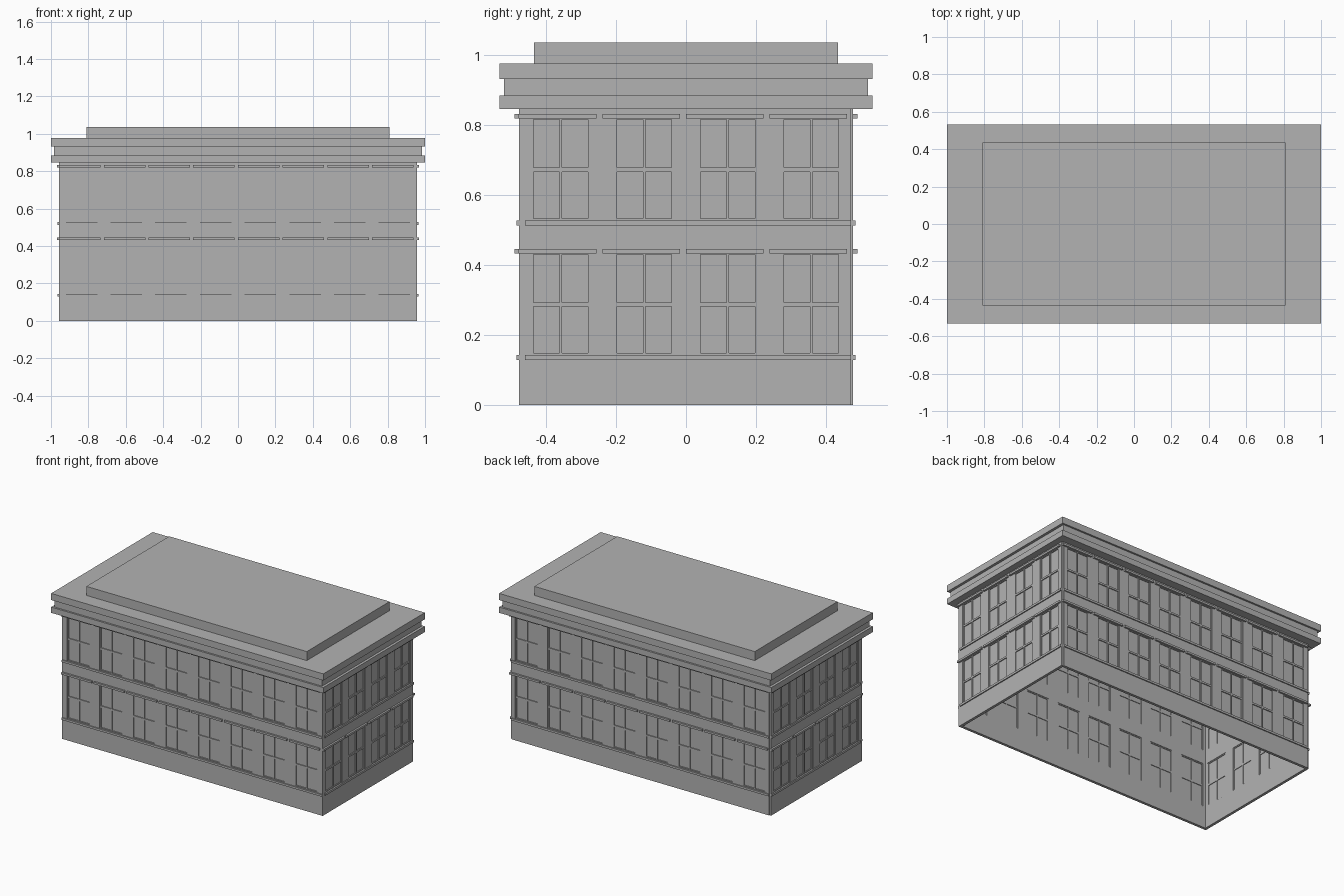
import bpy
import bmesh
from math import pi
from mathutils import Matrix, Vector

cube = bpy.data.objects.get("Cube")
if cube:
    bpy.data.objects.remove(cube, do_unlink=True)

GREY = (0.45, 0.45, 0.45, 1.0)
stone = bpy.data.materials.new("grey_stone")
stone.use_nodes = True
stone.diffuse_color = GREY
stone.node_tree.nodes["Principled BSDF"].inputs["Base Color"].default_value = GREY

HX, HY = 0.957, 0.478      # outer half sizes of the walls
THICK = 0.018              # wall thickness
BAY = 0.239                # width of one window bay
OPEN_W = 0.168             # width of a window opening
WALL_TOP = 0.85
FLOORS = [(0.143, 0.436), (0.527, 0.822)]   # bottom and top of the openings


def add_box(bm, x, y, z):
    """Box from (min, max) pairs."""
    size = Vector((x[1] - x[0], y[1] - y[0], z[1] - z[0]))
    mid = Vector((sum(x) / 2, sum(y) / 2, sum(z) / 2))
    bmesh.ops.create_cube(bm, size=1, matrix=Matrix.Translation(mid) @ Matrix.Diagonal(size).to_4x4())


def finish(bm, name, turn=Matrix.Identity(4)):
    mesh = bpy.data.meshes.new(name)
    bmesh.ops.transform(bm, matrix=turn, verts=bm.verts)
    bm.to_mesh(mesh)
    bm.free()
    mesh.materials.append(stone)
    obj = bpy.data.objects.new(name, mesh)
    bpy.context.collection.objects.link(obj)
    return obj


def build_side(name, bays, ends, dist, angle):
    """One facade, drawn facing -y at the given distance and then turned."""
    turn = Matrix.Rotation(angle, 4, "Z")
    face = -dist
    depth = (face, face + THICK)
    centres = [(i - (bays - 1) / 2) * BAY for i in range(bays)]

    # wall: full-length bands with piers between the openings
    wall = bmesh.new()
    (low0, low1), (up0, up1) = FLOORS
    for z in ((0, low0), (low1, up0), (up1, WALL_TOP)):
        add_box(wall, ends, depth, z)
    edges = [ends[0]]
    for c in centres:
        edges += [c - OPEN_W / 2, c + OPEN_W / 2]
    edges.append(ends[1])
    for x in zip(edges[::2], edges[1::2]):
        for z in FLOORS:
            add_box(wall, x, depth, z)
    finish(wall, name + "_wall", turn)

    # windows: thin frame, crossing bars and recessed panes
    frames, panes, sills, heads = (bmesh.new() for _ in range(4))
    rim, bar = 0.006, 0.004
    frame_y = (face + 0.003, face + 0.015)
    pane_y = (face + 0.009, face + 0.011)
    for bottom, top in FLOORS:
        cross = (bottom + top) / 2 - 0.002
        for c in centres:
            left, right = c - OPEN_W / 2, c + OPEN_W / 2
            for x in ((left, left + rim), (c - bar, c + bar), (right - rim, right)):
                add_box(frames, x, frame_y, (bottom, top))
            for z in ((bottom, bottom + rim), (cross - rim, cross + rim), (top - rim, top)):
                add_box(frames, (left, right), frame_y, z)
            add_box(panes, (left, right), pane_y, (bottom, top))
            # lintel over each window
            mid = c - 0.009
            add_box(heads, (mid - 0.111, mid + 0.111), (face - 0.012, face + 0.002),
                    (top - 0.003, top + 0.01))
        # continuous sill course
        add_box(sills, ends, (face - 0.007, face + 0.002), (bottom - 0.014, bottom))
    finish(frames, name + "_window_frames", turn)
    finish(panes, name + "_window_panes", turn)
    finish(sills, name + "_sills", turn)
    finish(heads, name + "_lintels", turn)


# facades; the back corners are slightly notched
inner = HY - THICK
build_side("front", 8, (-HX, HX), HY, 0)
build_side("back", 8, (-HX + 0.012, HX - 0.012), HY, pi)
build_side("left", 4, (-inner, HY - 0.006), HX, pi / 2)
build_side("right", 4, (-HY + 0.006, inner), HX, -pi / 2)

# cornice courses and raised roof
for name, hx, hy, z in (
    ("lower_cornice", 1.0, 0.533, (0.847, 0.885)),
    ("frieze", 0.983, 0.521, (0.885, 0.932)),
    ("upper_cornice", 1.0, 0.533, (0.932, 0.976)),
    ("raised_roof", 0.81, 0.435, (0.976, 1.036)),
):
    part = bmesh.new()
    add_box(part, (-hx, hx), (-hy, hy), z)
    finish(part, name)
